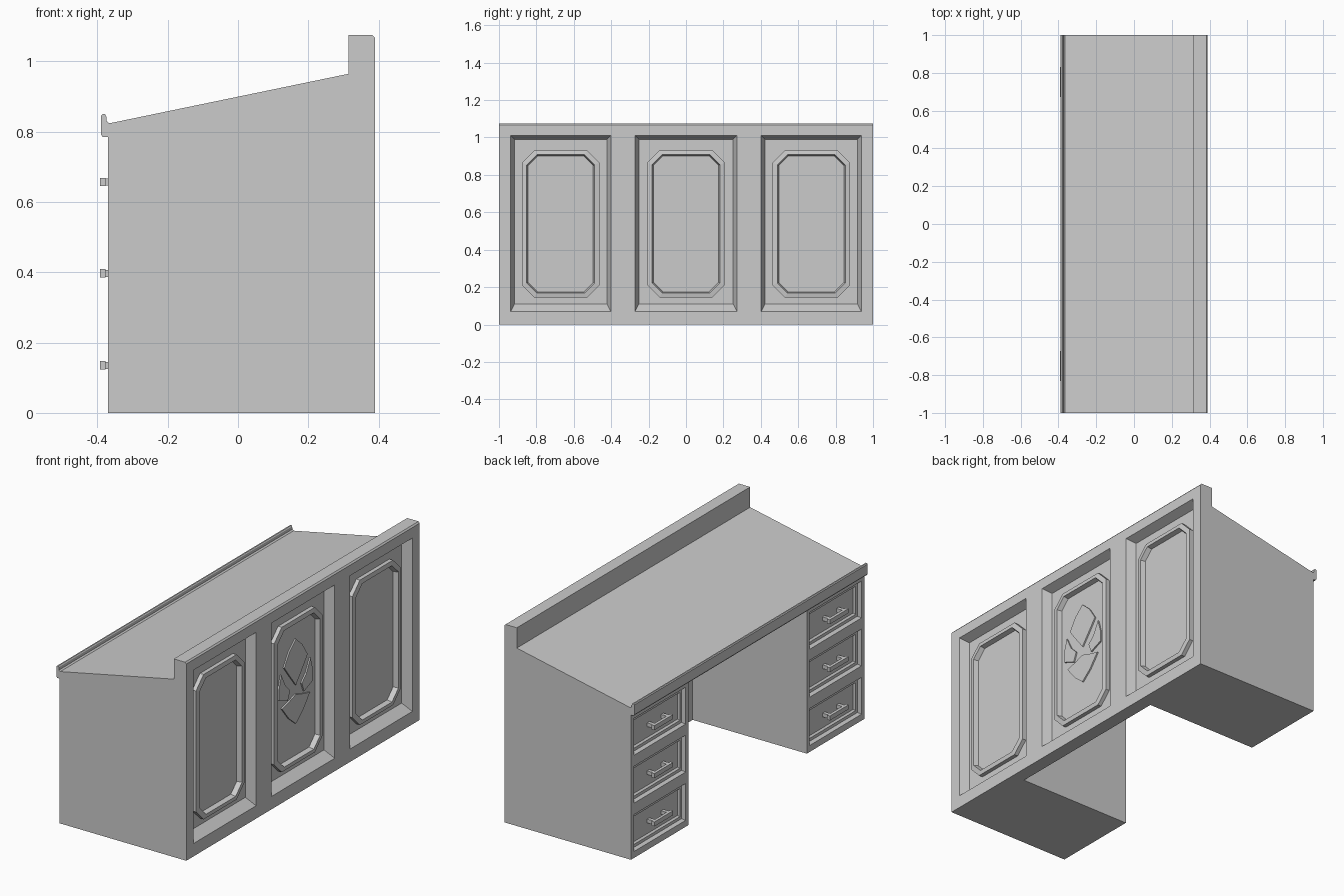
import bpy, bmesh

if "Cube" in bpy.data.objects:
    bpy.data.objects.remove(bpy.data.objects["Cube"])


def finish(name, bm):
    bmesh.ops.recalc_face_normals(bm, faces=bm.faces[:])
    me = bpy.data.meshes.new(name)
    bm.to_mesh(me)
    bm.free()
    ob = bpy.data.objects.new(name, me)
    bpy.context.collection.objects.link(ob)
    return ob


def loft(name, loops, cap=True, closed=False):
    """Skin equal-length loops of 3D points."""
    bm = bmesh.new()
    rows = [[bm.verts.new(p) for p in loop] for loop in loops]
    n = len(rows[0])
    pairs = list(zip(rows, rows[1:])) + ([(rows[-1], rows[0])] if closed else [])
    for a, b in pairs:
        for i in range(n):
            j = (i + 1) % n
            bm.faces.new((a[i], a[j], b[j], b[i]))
    if cap:
        bm.faces.new(rows[0])
        bm.faces.new(rows[-1])
    return finish(name, bm)


def box(name, x, y, z):
    return loft(name, [[(x[0], y[a], z[b]) for a, b in ((0, 0), (1, 0), (1, 1), (0, 1))],
                       [(x[1], y[a], z[b]) for a, b in ((0, 0), (1, 0), (1, 1), (0, 1))]])


def panel_block(name, x_face, x_back, ys, zs, holes, steps, back_top=None):
    """Block with a gridded face; the hole cells get stepped insets."""
    bm = bmesh.new()
    ny, nz = len(ys), len(zs)
    v = {}
    for s, x in enumerate((x_face, x_back)):
        for i, y in enumerate(ys):
            for j, z in enumerate(zs):
                top = s and back_top and j == nz - 1
                v[s, i, j] = bm.verts.new((x, y, back_top if top else z))
    cells = []
    for i in range(ny - 1):
        for j in range(nz - 1):
            for s in (0, 1):
                f = bm.faces.new([v[s, i, j], v[s, i + 1, j], v[s, i + 1, j + 1], v[s, i, j + 1]])
                if s == 0 and (i, j) in holes:
                    cells.append(f)
    for i in range(ny - 1):
        for j in (0, nz - 1):
            bm.faces.new([v[0, i, j], v[0, i + 1, j], v[1, i + 1, j], v[1, i, j]])
    for j in range(nz - 1):
        for i in (0, ny - 1):
            bm.faces.new([v[0, i, j], v[0, i, j + 1], v[1, i, j + 1], v[1, i, j]])
    bmesh.ops.recalc_face_normals(bm, faces=bm.faces[:])
    for t, d in steps:
        bmesh.ops.inset_individual(bm, faces=cells, thickness=t, depth=d, use_even_offset=True)
    return finish(name, bm)


# Tall panelled board facing +x, with three deep recesses
board = panel_block("panelled_board", 0.39, 0.315,
                    [-1, -0.937, -0.402, -0.272, 0.272, 0.402, 0.937, 1],
                    [0, 0.07, 1.01, 1.067, 1.075],
                    {(1, 1), (3, 1), (5, 1)}, [(0.02, -0.05)])
for vert in board.data.vertices:
    c = vert.co
    if 0.32 < c.x < 0.35 and 0.08 < c.z < 0.1:
        c.z = 0.11                       # wider slope on the lower edge
    if c.z > 1.07 and c.x > 0.38:
        c.x = 0.383                      # eased top edge


# Eight-sided moulding inside each recess
def octagon(x, yc, hy, hz, c):
    pts = [(hy, hz - c), (hy - c, hz), (c - hy, hz), (-hy, hz - c),
           (-hy, c - hz), (c - hy, -hz), (hy - c, -hz), (hy, c - hz)]
    return [(x, yc + y, 0.538 + z) for y, z in pts]


for k, yc in enumerate((-0.67, 0, 0.67)):
    loft(f"octagon_moulding_{k + 1}",
         [octagon(0.335, yc, 0.207, 0.393, 0.065), octagon(0.362, yc, 0.207, 0.393, 0.065),
          octagon(0.366, yc, 0.182, 0.37, 0.055), octagon(0.335, yc, 0.172, 0.362, 0.05)],
         cap=False, closed=True)

# Plain leaf relief in the middle recess
upper = [(0, 0.81), (0.055, 0.76), (0.1, 0.69), (0.055, 0.63), (0, 0.56)]
lower = [(0, 0.51), (0.06, 0.49), (0.12, 0.475), (0.06, 0.40), (0, 0.35)]
side = [(0.125, 0.66), (0.145, 0.59), (0.145, 0.53), (0.07, 0.5), (0.05, 0.55), (0.09, 0.59)]


def relief(name, pts):
    loft(name, [[(x, y, z) for y, z in pts] for x in (0.335, 0.348)])


for name, half in (("upper_leaf", upper), ("lower_leaf", lower)):
    relief(name, half + [(-y, z) for y, z in half[-2:0:-1]])
for s in (-1, 1):
    relief("side_leaf", [(s * y, z) for y, z in side])

# Sloping writing top with a stop lip along the low edge
profile = [(-0.37, 0.785), (-0.385, 0.785), (-0.39, 0.792), (-0.39, 0.845), (-0.386, 0.85),
           (-0.379, 0.85), (-0.375, 0.845), (-0.374, 0.83), (-0.366, 0.824),
           (0.315, 0.965), (0.315, 0.925)]
loft("sloped_top", [[(x, y, z) for x, z in profile] for y in (-1, 1)])

# Two drawer pedestals with three drawers and handles each
for s, label in ((-1, "near"), (1, "far")):
    ys = sorted(s * y for y in (0.507, 0.532, 0.975, 1))
    panel_block(f"{label}_pedestal", -0.37, 0.315, ys,
                [0, 0.035, 0.235, 0.297, 0.497, 0.557, 0.757, 0.785],
                {(1, 1), (1, 3), (1, 5)},
                [(0.008, -0.018), (0.016, 0), (0.007, -0.01)], back_top=0.925)
    for k, z in enumerate((0.135, 0.397, 0.657)):
        zr, yc = (z - 0.012, z + 0.012), s * 0.752
        box(f"{label}_handle_bar_{k + 1}", (-0.393, -0.377), (yc - 0.08, yc + 0.08), zr)
        for d in (-0.06, 0.06):
            box(f"{label}_handle_post_{k + 1}", (-0.378, -0.338),
                (yc + d - 0.01, yc + d + 0.01), (z - 0.01, z + 0.01))
